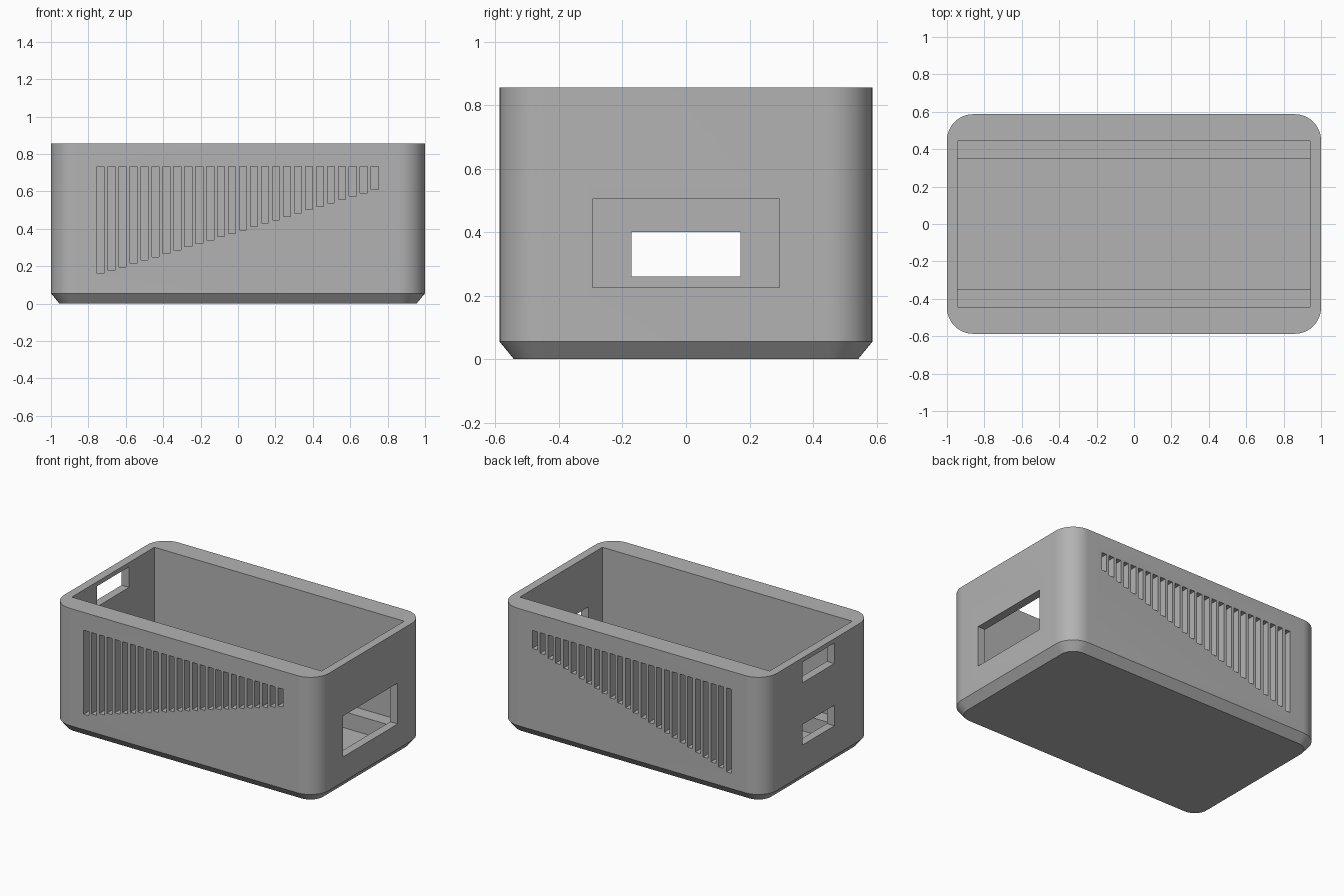
import bpy, bmesh, math

if "Cube" in bpy.data.objects:
    bpy.data.objects.remove(bpy.data.objects["Cube"], do_unlink=True)

LENGTH, DEPTH, HEIGHT = 1.0, 0.587, 0.855   # half length, half depth, full height
CORNER, CHAMFER = 0.14, 0.045

grey = bpy.data.materials.new("plain grey")
grey.use_nodes = True
colour = (0.45, 0.45, 0.45, 1)
grey.diffuse_color = colour
grey.node_tree.nodes["Principled BSDF"].inputs["Base Color"].default_value = colour


def finish(name, bm):
    bmesh.ops.recalc_face_normals(bm, faces=bm.faces)
    mesh = bpy.data.meshes.new(name)
    bm.to_mesh(mesh)
    bm.free()
    mesh.materials.append(grey)
    obj = bpy.data.objects.new(name, mesh)
    bpy.context.collection.objects.link(obj)
    return obj


def add_box(bm, x, y, z):
    """Add a box from three (low, high) ranges."""
    made = bmesh.ops.create_cube(bm, size=1)["verts"]
    for v in made:
        v.co = [r[0] if c < 0 else r[1] for c, r in zip(v.co, (x, y, z))]


def rounded_ring(bm, inset, z, steps=12):
    """Ring of vertices around a rounded rectangle."""
    ring = []
    cx, cy = LENGTH - CORNER, DEPTH - CORNER
    for i, (sx, sy) in enumerate([(1, 1), (-1, 1), (-1, -1), (1, -1)]):
        for k in range(steps + 1):
            a = (i + k / steps) * math.pi / 2
            r = CORNER - inset
            ring.append(bm.verts.new((sx * cx + r * math.cos(a),
                                      sy * cy + r * math.sin(a), z)))
    return ring


# Outer body: rounded block with a chamfered bottom edge
bm = bmesh.new()
rings = [rounded_ring(bm, CHAMFER, 0), rounded_ring(bm, 0, 0.055),
         rounded_ring(bm, 0, HEIGHT)]
for low, high in zip(rings, rings[1:]):
    for i in range(len(low)):
        j = (i + 1) % len(low)
        bm.faces.new((low[i], low[j], high[j], high[i]))
bm.faces.new(rings[0])
bm.faces.new(rings[-1])
case = finish("case_body", bm)

# Cavity: narrow floor between two ledges, wide above them
cavity = bmesh.new()
profile = [(-0.35, 0.06), (0.35, 0.06), (0.35, 0.17), (0.445, 0.17),
           (0.445, 1), (-0.445, 1), (-0.445, 0.17), (-0.35, 0.17)]
end = cavity.faces.new([cavity.verts.new((-0.943, y, z)) for y, z in profile])
grown = bmesh.ops.extrude_face_region(cavity, geom=[end])["geom"]
bmesh.ops.translate(cavity, vec=(1.886, 0, 0),
                    verts=[v for v in grown if isinstance(v, bmesh.types.BMVert)])

# Port openings in the end walls
ports = bmesh.new()
add_box(ports, (0.9, 1.1), (-0.294, 0.294), (0.226, 0.505))
for bottom in (0.26, 0.685):
    add_box(ports, (-1.1, -0.9), (-0.172, 0.172), (bottom, bottom + 0.14))

# Blind vent slots, shortening along both long walls
vents = bmesh.new()
COUNT = 26
for i in range(COUNT):
    t = i / (COUNT - 1)
    x = -0.735 + 1.466 * t
    for side in (-1, 1):
        y = sorted((side * 0.51, side * 0.7))
        add_box(vents, (x - 0.019, x + 0.019), y, (0.16 + 0.45 * t, 0.733))

cutters = [finish("cavity_cutter", cavity), finish("port_cutter", ports),
           finish("vent_cutter", vents)]
for cutter in cutters:
    cutter.hide_render = True
    mod = case.modifiers.new(cutter.name, "BOOLEAN")
    mod.operation = "DIFFERENCE"
    mod.solver = "EXACT"
    mod.object = cutter

# Apply the cuts, then drop the cutters
bpy.ops.object.select_all(action="DESELECT")
case.select_set(True)
bpy.context.view_layer.objects.active = case
for mod in list(case.modifiers):
    bpy.ops.object.modifier_apply(modifier=mod.name)
for cutter in cutters:
    bpy.data.objects.remove(cutter, do_unlink=True)
bpy.ops.object.shade_smooth_by_angle(angle=math.radians(25))
